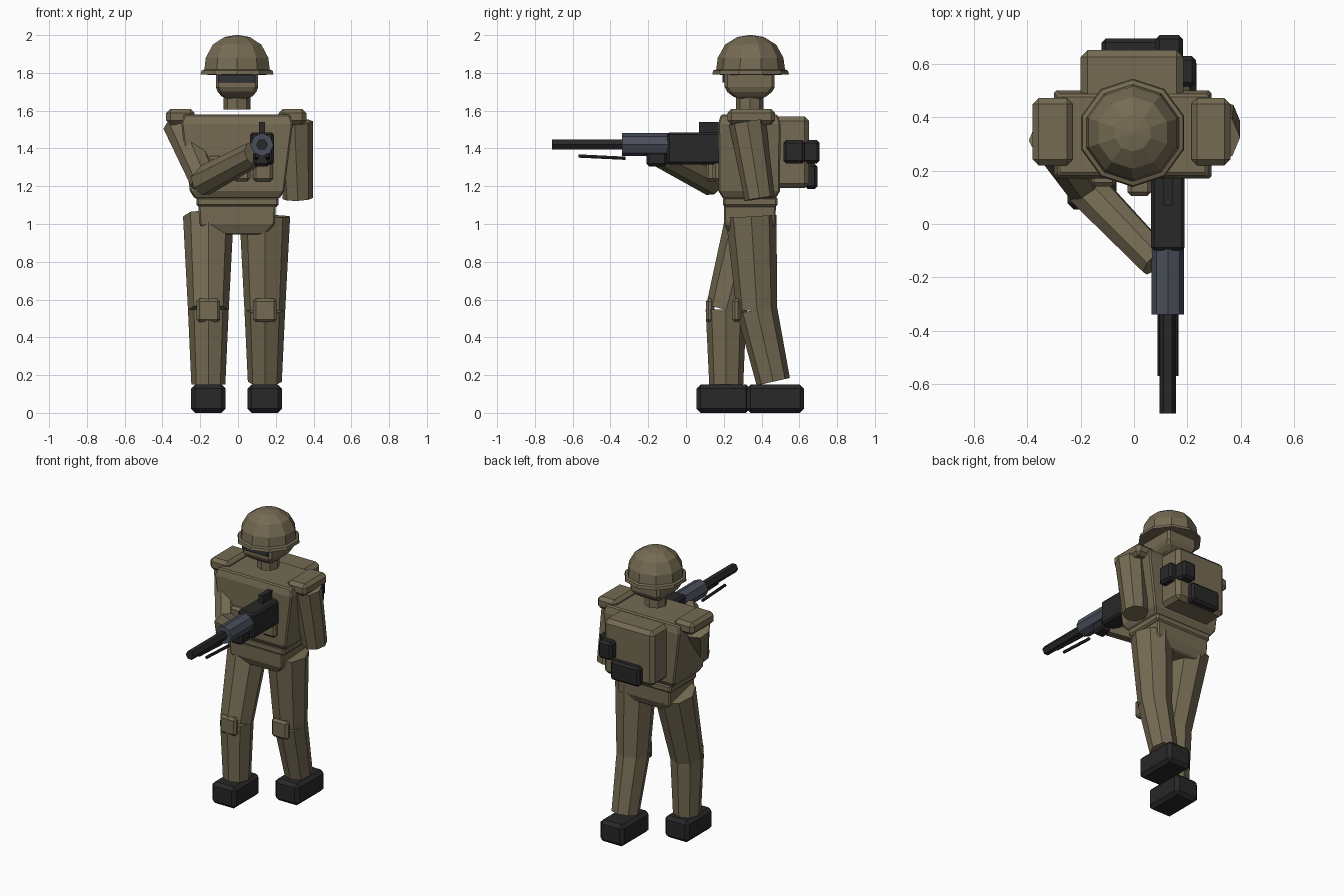
import bpy, bmesh, math
from mathutils import Vector

if "Cube" in bpy.data.objects:
    bpy.data.objects.remove(bpy.data.objects["Cube"])

def material(name, rgb):
    m = bpy.data.materials.new(name)
    m.diffuse_color = (*rgb, 1)
    m.use_nodes = True
    m.node_tree.nodes["Principled BSDF"].inputs["Base Color"].default_value = m.diffuse_color
    return m

KHAKI = material("khaki", (0.178, 0.147, 0.087))
BLACK = material("black", (0.021, 0.021, 0.022))
STEEL = material("steel", (0.066, 0.076, 0.1))
VISOR = material("visor_dark", (0.03, 0.032, 0.038))

def finish(name, bm, mat, bevel=0):
    bmesh.ops.recalc_face_normals(bm, faces=bm.faces[:])
    me = bpy.data.meshes.new(name)
    bm.to_mesh(me)
    bm.free()
    ob = bpy.data.objects.new(name, me)
    bpy.context.collection.objects.link(ob)
    me.materials.append(mat)
    if bevel:
        mod = ob.modifiers.new("bevel", "BEVEL")
        mod.width = bevel
        mod.segments = 1
        mod.limit_method = "ANGLE"
    return ob

def skin(name, rings, mat, bevel=0):
    """Bridge equal-length rings of points and cap both ends."""
    bm = bmesh.new()
    vs = [[bm.verts.new(p) for p in r] for r in rings]
    n = len(vs[0])
    for a, b in zip(vs, vs[1:]):
        for i in range(n):
            j = (i + 1) % n
            bm.faces.new((a[i], a[j], b[j], b[i]))
    bm.faces.new(vs[0])
    bm.faces.new(vs[-1])
    return finish(name, bm, mat, bevel)

def blocks(name, cx, cy, sections, mat, bevel=0):
    """Stack of rectangles: (z, half width, half depth)."""
    return skin(name, [[(cx + sx * w, cy + sy * d, z) for sx, sy in
                ((-1, -1), (1, -1), (1, 1), (-1, 1))] for z, w, d in sections], mat, bevel)

def box(name, x, y, z, mat=KHAKI, bevel=0.015):
    return blocks(name, sum(x) / 2, sum(y) / 2,
                  [(h, (x[1] - x[0]) / 2, (y[1] - y[0]) / 2) for h in z], mat, bevel)

def limb(name, a, b, ra, rb, mat=KHAKI, sides=8, turn=0.0):
    """Tapered prism between two points."""
    a, b = Vector(a), Vector(b)
    d = (b - a).normalized()
    ref = Vector((1, 0, 0)) if abs(d.x) < 0.8 else Vector((0, 0, 1))
    u = (ref - d * ref.dot(d)).normalized()
    v = d.cross(u)
    def ring(c, r):
        angles = [math.tau * (i + turn) / sides for i in range(sides)]
        return [c + r * (u * math.cos(t) + v * math.sin(t)) for t in angles]
    return skin(name, [ring(a, ra), ring(b, rb)], mat)

CX, CY = -0.005, 0.342

# Helmet: faceted dome with flared brim
profile = [(0.16, 1.79), (0.203, 1.792), (0.198, 1.812), (0.182, 1.818), (0.174, 1.88),
           (0.135, 1.95), (0.07, 1.99), (0.008, 2.0)]
skin("helmet", [[(CX + r * math.cos(math.tau * (i + 0.5) / 10),
                  CY + r * math.sin(math.tau * (i + 0.5) / 10), z) for i in range(10)]
                for r, z in profile], KHAKI)

# Head, visor, neck
blocks("head", CX, 0.337, [(1.665, 0.072, 0.075), (1.71, 0.112, 0.132), (1.82, 0.112, 0.132)],
       KHAKI, 0.015)
box("visor", (-0.105, 0.09), (0.193, 0.24), (1.75, 1.79), VISOR, 0)
limb("neck", (CX, 0.338, 1.605), (CX, 0.338, 1.69), 0.072, 0.072)

# Torso, belt, hips
blocks("torso", CX, 0.335, [(1.135, 0.225, 0.14), (1.175, 0.25, 0.163), (1.53, 0.295, 0.165),
                            (1.58, 0.28, 0.15)], KHAKI, 0.008)
box("belt", (-0.22, 0.215), (0.195, 0.485), (1.09, 1.145), bevel=0.012)
blocks("hips", CX, 0.338, [(0.945, 0.15, 0.11), (1.0, 0.2, 0.135), (1.1, 0.205, 0.138)],
       KHAKI, 0.008)

# Shoulder pads
for side, x in (("left", (-0.38, -0.23)), ("right", (0.215, 0.362))):
    box(side + "_shoulder_pad", x, (0.22, 0.472), (1.525, 1.61), bevel=0.022)

# Arms: one hangs, the other reaches across to the gun
limb("hanging_arm", (0.30, 0.325, 1.54), (0.317, 0.39, 1.135), 0.098, 0.08)
limb("reaching_upper_arm", (-0.31, 0.33, 1.53), (-0.18, 0.135, 1.225), 0.09, 0.075)
limb("reaching_forearm", (-0.19, 0.145, 1.225), (0.085, -0.14, 1.37), 0.08, 0.068)
box("glove", (0.08, 0.17), (-0.21, -0.1), (1.305, 1.385), BLACK)

# Legs: (name, x, knee y, ankle y and z, boot y range, pad y range)
for side, x, knee, ankle, az, boot, pad in (
        ("left", -0.157, 0.212, 0.213, 0.15, (0.055, 0.34), (0.105, 0.15)),
        ("right", 0.142, 0.375, 0.462, 0.165, (0.32, 0.625), (0.245, 0.29))):
    limb(side + "_thigh", (x, 0.345, 1.04), (x, knee, 0.545), 0.134, 0.108)
    limb(side + "_shin", (x, knee, 0.548), (x, ankle, az), 0.108, 0.09)
    box(side + "_knee_pad", (x - 0.063, x + 0.063), pad, (0.48, 0.605))
    box(side + "_boot", (x - 0.092, x + 0.092), boot, (0, 0.15), BLACK, 0.022)

# Backpack and its pouches
box("backpack", (-0.2, 0.185), (0.46, 0.652), (1.19, 1.57), bevel=0.025)
box("side_pouch", (0.12, 0.232), (0.515, 0.63), (1.32, 1.445), BLACK)
box("back_upper_pouch", (0.08, 0.183), (0.61, 0.708), (1.32, 1.445), BLACK)
box("back_lower_pouch", (-0.122, 0.1), (0.63, 0.695), (1.185, 1.32), BLACK)

# Chest pouches
for i, (x, y) in enumerate((((-0.165, -0.065), 0.14), ((-0.025, 0.065), 0.105),
                            ((0.08, 0.185), 0.14))):
    box("chest_pouch_%d" % (i + 1), x, (y, 0.21), (1.225, 1.36))

# Gun
GX = 0.127
box("gun_body", (GX - 0.063, GX + 0.063), (-0.1, 0.2), (1.315, 1.485), BLACK, 0.012)
box("gun_sight", (GX - 0.017, GX + 0.017), (0.07, 0.18), (1.47, 1.54), BLACK, 0)
limb("gun_handguard", (GX, -0.34, 1.42), (GX, -0.09, 1.42), 0.061, 0.061, STEEL)
limb("gun_barrel", (GX, -0.71, 1.42), (GX, -0.33, 1.42), 0.031, 0.031, BLACK, 6)
for side in (-1, 1):
    x = GX + side * 0.029
    limb("gun_rod", (x, -0.57, 1.36), (x, -0.32, 1.348), 0.01, 0.01, BLACK, 6)
